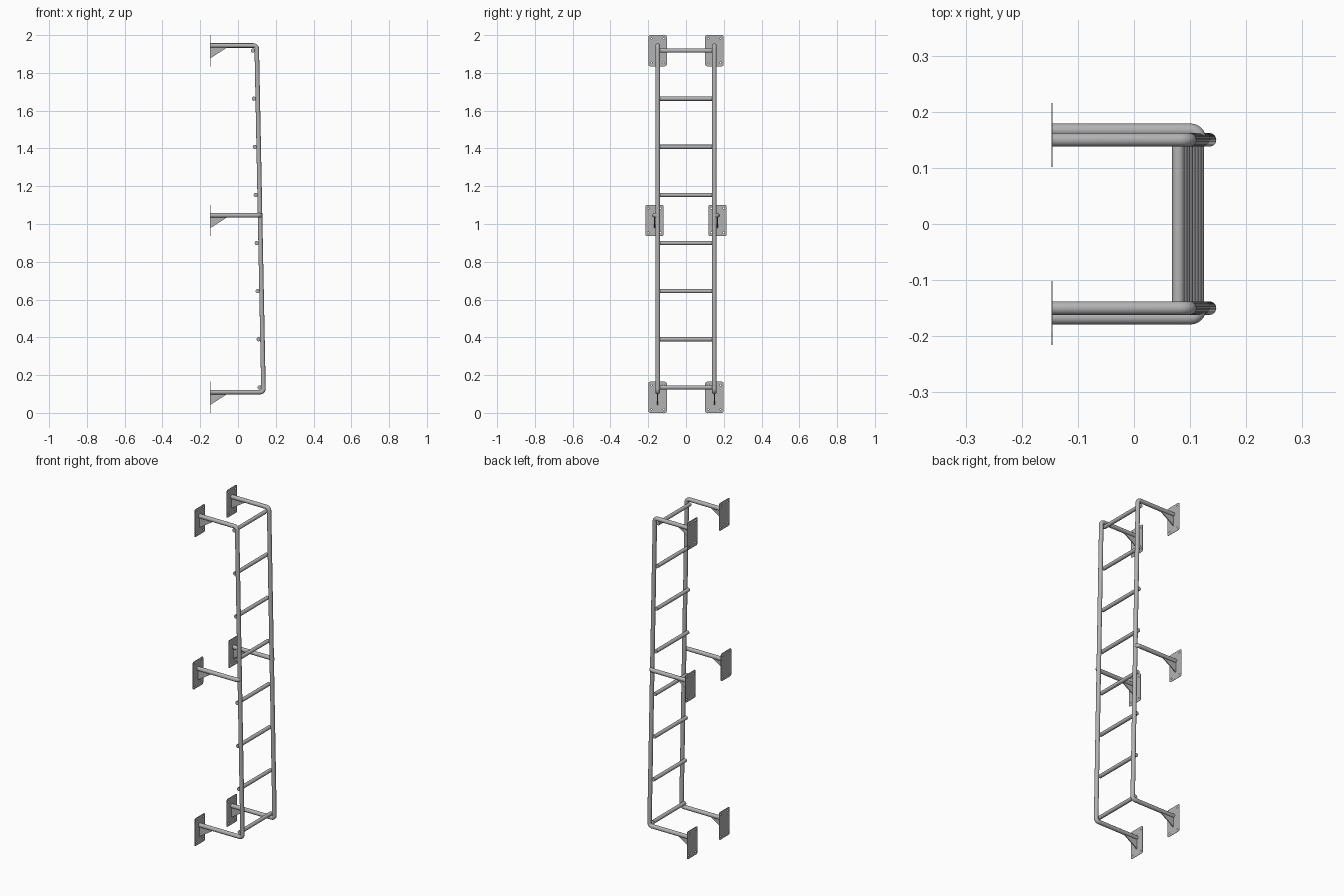
import bpy, math
from mathutils import Vector, Matrix

if "Cube" in bpy.data.objects:
    bpy.data.objects.remove(bpy.data.objects["Cube"])

steel = bpy.data.materials.new("grey steel")
steel.use_nodes = True
STEEL = (0.45, 0.45, 0.45, 1)
steel.diffuse_color = STEEL
steel.node_tree.nodes["Principled BSDF"].inputs["Base Color"].default_value = STEEL

PLATE_X = -0.147      # wall side of the plates
PLATE_T = 0.002
PLATE_W, PLATE_H = 0.097, 0.165
TUBE_R, RUNG_R = 0.012, 0.011
RAIL_Y, MID_Y = 0.15, 0.167
TOP = Vector((0.099, 0, 1.945))
BOTTOM = Vector((0.135, 0, 0.11))
MID_Z = 1.046


def rail_x(z):
    return BOTTOM.x + (TOP.x - BOTTOM.x) * (z - BOTTOM.z) / (TOP.z - BOTTOM.z)


def add_mesh(name, mesh):
    obj = bpy.data.objects.new(name, mesh)
    bpy.context.collection.objects.link(obj)
    mesh.materials.clear()
    mesh.materials.append(steel)
    mesh.shade_smooth()
    mesh.set_sharp_from_angle(angle=math.radians(35))
    return obj


def curve_to_mesh(name, curve, matrix=None):
    temp = bpy.data.objects.new(name + " temp", curve)
    mesh = bpy.data.meshes.new_from_object(temp)
    bpy.data.objects.remove(temp)
    bpy.data.curves.remove(curve)
    if matrix:
        mesh.transform(matrix)
    return add_mesh(name, mesh)


def add_spline(curve, points, cyclic=False):
    spline = curve.splines.new("POLY")
    spline.points.add(len(points) - 1)
    for p, co in zip(spline.points, points):
        p.co = (*co, 1)
    spline.use_cyclic_u = cyclic


def fillet(points, radius, steps=8):
    """Round every inner corner of a path with a circular bend."""
    pts = [Vector(p) for p in points]
    path = [pts[0]]
    for a, b, c in zip(pts, pts[1:], pts[2:]):
        u, v = (a - b).normalized(), (c - b).normalized()
        half = u.angle(v) / 2
        centre = b + (u + v).normalized() * radius / math.sin(half)
        start = b + u * radius / math.tan(half) - centre
        end = b + v * radius / math.tan(half) - centre
        path += [centre + start.slerp(end, i / steps) * radius / start.slerp(end, i / steps).length
                 for i in range(steps + 1)]
    return path + [pts[-1]]


def tube(name, points, radius, bend=0.018):
    curve = bpy.data.curves.new(name, "CURVE")
    curve.dimensions = "3D"
    curve.bevel_depth = radius
    curve.bevel_resolution = 10
    curve.use_fill_caps = True
    add_spline(curve, fillet(points, bend))
    return curve_to_mesh(name, curve)


def ring(cx, cy, r, start=0, sweep=2 * math.pi, n=12):
    return [(cx + r * math.cos(start + sweep * i / n),
             cy + r * math.sin(start + sweep * i / n), 0) for i in range(n)]


def wall_plate(name, y, z):
    """Rounded plate with four bolt holes, facing along x."""
    curve = bpy.data.curves.new(name, "CURVE")
    curve.dimensions = "2D"
    curve.fill_mode = "BOTH"
    curve.extrude = PLATE_T / 2
    w, h, r = PLATE_W / 2, PLATE_H / 2, 0.01
    outline = []
    for k, (sx, sy) in enumerate([(1, 1), (-1, 1), (-1, -1), (1, -1)]):
        outline += ring(sx * (w - r), sy * (h - r), r, k * math.pi / 2, math.pi / 2, 5)
        outline.append((sx * (w - r) + r * round(math.cos((k + 1) * math.pi / 2)),
                        sy * (h - r) + r * round(math.sin((k + 1) * math.pi / 2)), 0))
    add_spline(curve, outline, True)
    for sx in (1, -1):
        for sy in (1, -1):
            add_spline(curve, ring(sx * (w - 0.016), sy * (h - 0.018), 0.004), True)
    # local x -> y, local y -> z, local z -> x
    turn = Matrix(((0, 0, 1, 0), (1, 0, 0, 0), (0, 1, 0, 0), (0, 0, 0, 1)))
    place = Matrix.Translation((PLATE_X + PLATE_T / 2, y, z))
    curve_to_mesh(name, curve, place @ turn)


def gusset(name, y, z):
    """Triangular web under a tube, against the plate."""
    t = 0.003
    x0, x1, top = PLATE_X + PLATE_T, -0.055, z - TUBE_R + 0.003
    tri = [(x0, top), (x1, top), (x0, z - 0.067)]
    verts = [(x, y + s * t, zz) for s in (-1, 1) for x, zz in tri]
    faces = [(0, 2, 1), (3, 4, 5), (0, 1, 4, 3), (1, 2, 5, 4), (2, 0, 3, 5)]
    mesh = bpy.data.meshes.new(name)
    mesh.from_pydata(verts, [], faces)
    mesh.validate()
    add_mesh(name, mesh)


for side, s in (("left", 1), ("right", -1)):
    # Lettering-free naming: the sides run along y
    end = "back" if s > 0 else "front"
    y = s * RAIL_Y
    x0 = PLATE_X + PLATE_T
    # Side rail, bent towards the wall at both ends
    tube(end + "_rail", [(x0, y, TOP.z), (TOP.x, y, TOP.z),
                         (BOTTOM.x, y, BOTTOM.z), (x0, y, BOTTOM.z)], TUBE_R)
    # Middle stand-off, bent inwards to meet the rail
    mx = rail_x(MID_Z)
    tube(end + "_middle_arm", [(x0, s * MID_Y, MID_Z), (mx, s * MID_Y, MID_Z),
                               (mx, s * (RAIL_Y - 0.002), MID_Z)], TUBE_R, 0.016)
    # Plates and gussets
    for level, py, z in (("top", y, TOP.z), ("middle", s * MID_Y, MID_Z), ("bottom", y, BOTTOM.z)):
        wall_plate(f"{end}_{level}_plate", py, z - 0.0275)
        gusset(f"{end}_{level}_gusset", py, z)

# Rungs, fixed to the wall side of the rails
for i in range(8):
    z = 0.135 + i * (1.918 - 0.135) / 7
    x = rail_x(z) - 0.0205
    tube(f"rung_{i + 1}", [(x, -RAIL_Y, z), (x, RAIL_Y, z)], RUNG_R)
